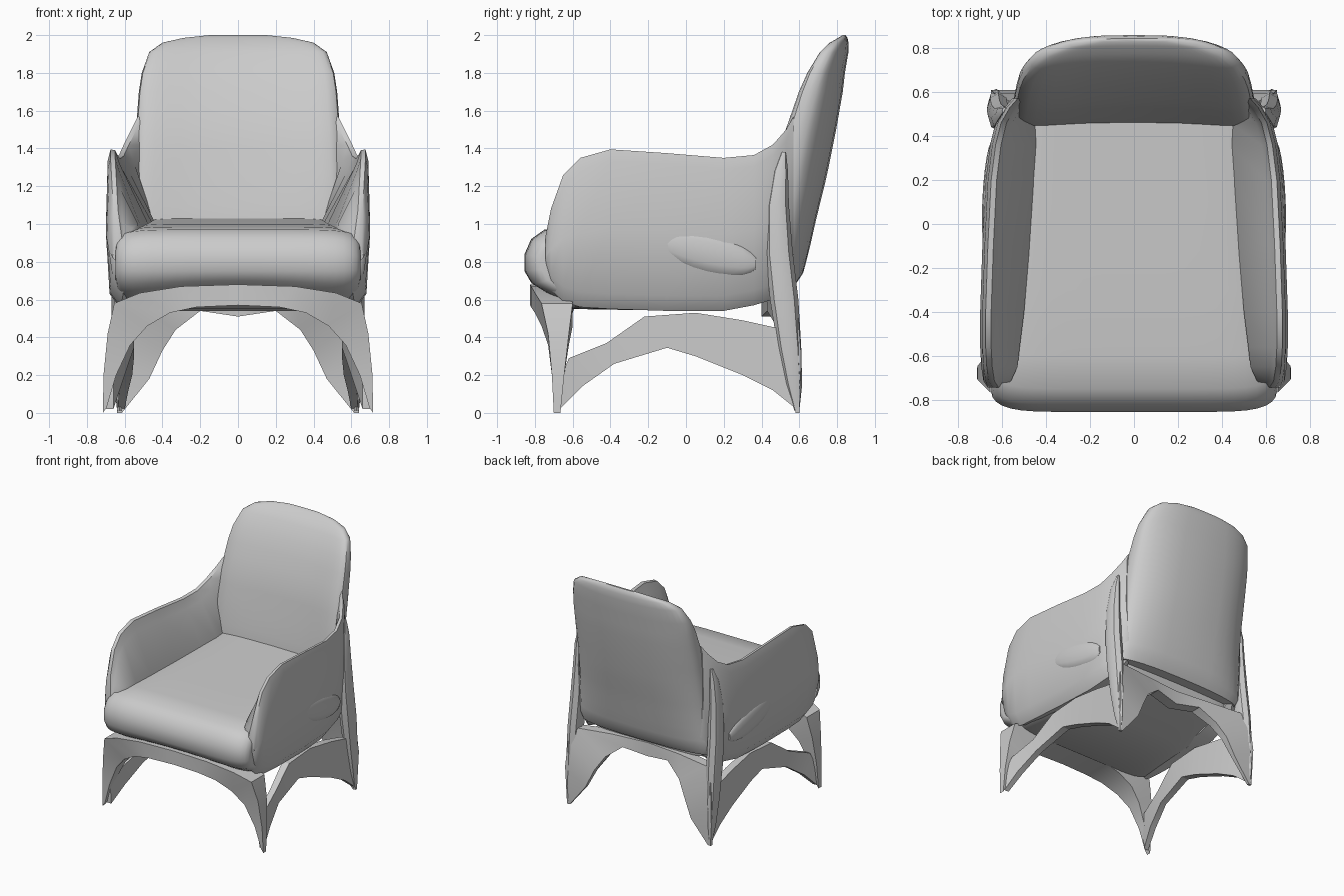
import bpy, bmesh, math


def loft(name, rings, angle=40):
    """Skin a list of equal-length closed rings and cap both ends."""
    bm = bmesh.new()
    rows = [[bm.verts.new(p) for p in r] for r in rings]
    n = len(rows[0])
    for a, b in zip(rows, rows[1:]):
        for i in range(n):
            j = (i + 1) % n
            bm.faces.new((a[i], a[j], b[j], b[i]))
    bm.faces.new(rows[0][::-1])
    bm.faces.new(rows[-1])
    bmesh.ops.recalc_face_normals(bm, faces=bm.faces[:])
    me = bpy.data.meshes.new(name)
    bm.to_mesh(me)
    bm.free()
    ob = bpy.data.objects.new(name, me)
    bpy.context.collection.objects.link(ob)
    bpy.ops.object.select_all(action='DESELECT')
    ob.select_set(True)
    bpy.context.view_layer.objects.active = ob
    bpy.ops.object.shade_smooth_by_angle(angle=math.radians(angle))
    return ob


def both_sides(name, rings, **kw):
    for side, s in (("left", -1), ("right", 1)):
        loft(f"{side}_{name}", [[(s * x, y, z) for x, y, z in r] for r in rings], **kw)


def lerp_table(table, v):
    """Interpolate rows of a table keyed on the first column."""
    for a, b in zip(table, table[1:]):
        if v <= b[0]:
            t = (v - a[0]) / (b[0] - a[0])
            return [p + (q - p) * t for p, q in zip(a[1:], b[1:])]
    return table[-1][1:]


# Seat cushion: side profile swept across the width, rolled front edge
profile = [(-0.60, 0.55), (-0.74, 0.62), (-0.82, 0.67), (-0.855, 0.75), (-0.855, 0.84),
           (-0.82, 0.92), (-0.75, 0.97), (-0.6, 0.985), (-0.3, 1.0), (0.1, 1.015),
           (0.48, 1.03), (0.52, 0.8), (0.48, 0.62), (0.0, 0.54)]
rings = []
for i in range(25):
    s = -math.cos(math.pi * i / 24)
    k = 0.7 + 0.3 * math.sqrt(max(0, 1 - abs(s) ** 8))
    ring = []
    for y, z in profile:
        half = 0.65 - 0.10 * (y + 0.86) / 1.4
        lift = 0.03 * (1 - s * s) if y < -0.7 and z < 0.7 else 0
        ring.append((s * half, -0.1 + (y + 0.1) * (0.6 + k * 0.4), 0.78 + (z - 0.78) * k + lift))
    rings.append(ring)
loft("seat_cushion", rings)

# Backrest: bowed, leaning cushion; rows are z, half width, front y, back y
back = [(0.68, 0.55, 0.50, 0.58), (0.74, 0.58, 0.46, 0.62), (0.85, 0.575, 0.45, 0.65),
        (1.03, 0.56, 0.46, 0.69), (1.25, 0.55, 0.50, 0.745), (1.5, 0.54, 0.55, 0.795),
        (1.7, 0.525, 0.62, 0.83), (1.83, 0.505, 0.68, 0.845), (1.91, 0.47, 0.73, 0.86),
        (1.96, 0.40, 0.775, 0.86), (1.985, 0.29, 0.81, 0.855), (2.0, 0.15, 0.83, 0.845)]
rings = []
for z in [0.68, 0.74] + [0.8 + 0.1 * i for i in range(11)] + [b[0] for b in back[8:]]:
    half, yf, yb = lerp_table(back, z)
    bow = 0.03 + 0.05 * min(1, (z - 0.68) / 0.6)
    ring = []
    for i in range(32):
        a = 2 * math.pi * i / 32
        c, s = math.cos(a), math.sin(a)
        x = half * math.copysign(abs(c) ** 0.6, c)
        y = (yf + yb) / 2 + (yb - yf) / 2 * math.copysign(abs(s) ** 0.65, s)
        ring.append((x, y - bow * abs(x / 0.54) ** 2.6, z))
    rings.append(ring)
loft("backrest", rings)

# Armrests: wedge panels; rows are y, bottom z, top z, outer x, inner x at the seat
arm = [(-0.745, 0.72, 0.93, 0.665, 0.61), (-0.715, 0.65, 1.08, 0.685, 0.56),
       (-0.65, 0.59, 1.26, 0.695, 0.53), (-0.56, 0.56, 1.35, 0.70, 0.52),
       (-0.40, 0.55, 1.395, 0.70, 0.50), (-0.1, 0.54, 1.375, 0.69, 0.475),
       (0.2, 0.54, 1.35, 0.675, 0.45), (0.36, 0.57, 1.365, 0.655, 0.435),
       (0.46, 0.60, 1.42, 0.63, 0.44), (0.53, 0.68, 1.50, 0.59, 0.45),
       (0.57, 0.76, 1.57, 0.555, 0.46)]
rings = []
for y, b, t, xo, xi in arm:
    m = b + (t - b) * 0.5
    rings.append([(xo - 0.08, y, b), (xo - 0.02, y, b + 0.08), (xo, y, m), (xo - 0.01, y, t - 0.06),
                  (xo - 0.025, y, t), (xo - 0.05, y, t - 0.005), (xo - 0.075, y, t - 0.08),
                  (xi, y, min(1.0, t - 0.1)), (xi + 0.03, y, b + 0.03)])
both_sides("armrest", rings)

# Shallow swelling low on the outside of each armrest
rings = []
for i in range(1, 12):
    t = -math.cos(math.pi * i / 12)
    r = math.sqrt(1 - t * t)
    rings.append([(0.655 - 0.012 * t + 0.035 * r * math.cos(a), 0.11 + 0.27 * t,
                   0.85 - 0.06 * t + 0.11 * r * math.sin(a))
                  for a in [math.pi * k / 6 for k in range(12)]])
both_sides("armrest_swelling", rings)

# Back posts: thin blades; rows are z, front y, back y, inner x, outer x
post = [(0.01, 0.575, 0.60, 0.615, 0.64), (0.15, 0.53, 0.615, 0.60, 0.655),
        (0.35, 0.485, 0.61, 0.575, 0.665), (0.6, 0.445, 0.595, 0.565, 0.67),
        (0.85, 0.42, 0.565, 0.56, 0.665), (1.1, 0.425, 0.545, 0.56, 0.65),
        (1.28, 0.46, 0.54, 0.565, 0.63), (1.38, 0.505, 0.53, 0.58, 0.60)]
rings = []
for z, y0, y1, x0, x1 in post:
    rings.append([((x0 + x1) / 2 + (x1 - x0) / 2 * math.cos(a),
                   (y0 + y1) / 2 + (y1 - y0) / 2 * math.sin(a), z)
                  for a in [math.pi * k / 4 for k in range(8)]])
both_sides("back_post", rings)


def leg_arch(name, rows):
    """Legs joined by an arched apron; rows are outer x,z, inner x,z, front y, back y."""
    half = [[(xo, y0, zo), (xo, y1, zo), (xi, y1, zi), (xi, y0, zi)]
            for xo, zo, xi, zi, y0, y1 in rows]
    mirrored = [[(-x, y, z) for x, y, z in r] for r in half[:-1]]
    loft(name, half + mirrored[::-1], angle=30)


# Front legs and apron, then the thinner rear ones set in under the backrest
leg_arch("front_legs", [
    (0.715, 0.0, 0.695, 0.03, -0.70, -0.665), (0.712, 0.2, 0.645, 0.2, -0.71, -0.645),
    (0.69, 0.42, 0.57, 0.36, -0.73, -0.62), (0.655, 0.58, 0.48, 0.46, -0.765, -0.60),
    (0.52, 0.635, 0.36, 0.53, -0.80, -0.60), (0.3, 0.67, 0.22, 0.56, -0.82, -0.59),
    (0.0, 0.68, 0.0, 0.57, -0.825, -0.59)])
leg_arch("rear_legs", [
    (0.64, 0.0, 0.615, 0.0, 0.58, 0.60), (0.65, 0.3, 0.47, 0.18, 0.575, 0.61),
    (0.635, 0.5, 0.40, 0.33, 0.54, 0.595), (0.57, 0.61, 0.33, 0.44, 0.49, 0.56),
    (0.3, 0.62, 0.2, 0.54, 0.43, 0.52), (0.0, 0.62, 0.0, 0.51, 0.40, 0.49)])

# Side rails: arched strips linking front and back legs; top y,z, bottom y,z, inner x, outer x
rail = [(-0.68, 0.15, -0.67, 0.02, 0.66, 0.70), (-0.62, 0.29, -0.55, 0.14, 0.62, 0.67),
        (-0.42, 0.37, -0.38, 0.26, 0.58, 0.63), (-0.22, 0.51, -0.1, 0.345, 0.55, 0.61),
        (0.05, 0.53, 0.05, 0.3, 0.55, 0.61), (0.3, 0.49, 0.3, 0.2, 0.56, 0.62),
        (0.48, 0.45, 0.46, 0.12, 0.58, 0.63), (0.59, 0.3, 0.585, 0.02, 0.60, 0.635)]
both_sides("side_rail", [[(x0, yt, zt), (x1, yt, zt), (x1, yb, zb), (x0, yb, zb)]
                         for yt, zt, yb, zb, x0, x1 in rail], angle=30)
